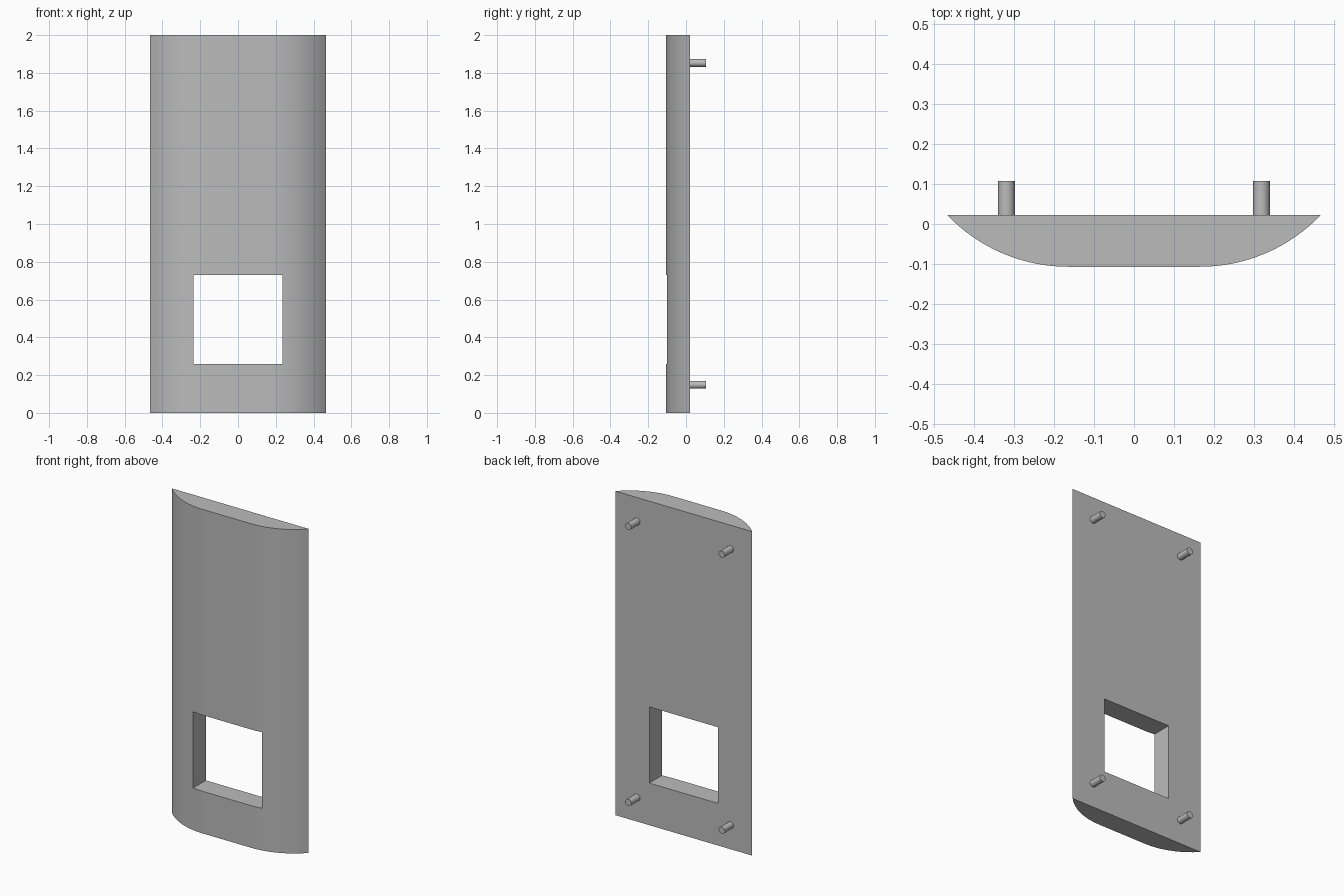
import bpy, bmesh, math
from mathutils import Matrix

if "Cube" in bpy.data.objects:
    bpy.data.objects.remove(bpy.data.objects["Cube"], do_unlink=True)

HALF_W, BACK, FRONT, FLAT, HEIGHT = 0.467, 0.022, -0.107, 0.165, 2.0

grey = bpy.data.materials.new("plain grey")
grey.use_nodes = True
colour = (0.5, 0.5, 0.5, 1)
grey.diffuse_color = colour
grey.node_tree.nodes["Principled BSDF"].inputs["Base Color"].default_value = colour


def make(name, bm):
    bmesh.ops.recalc_face_normals(bm, faces=bm.faces)
    mesh = bpy.data.meshes.new(name)
    bm.to_mesh(mesh)
    bm.free()
    mesh.materials.append(grey)
    obj = bpy.data.objects.new(name, mesh)
    bpy.context.collection.objects.link(obj)
    return obj


def smooth(obj):
    bpy.ops.object.select_all(action="DESELECT")
    obj.select_set(True)
    bpy.context.view_layer.objects.active = obj
    bpy.ops.object.shade_smooth_by_angle(angle=math.radians(30))


# Panel: flat back, flat front, arcs tangent to the front running to sharp sides
dx, dy = HALF_W - FLAT, BACK - FRONT
radius = (dx * dx + dy * dy) / (2 * dy)
sweep = math.asin(dx / radius)
steps = 16
arc = [(FLAT + radius * math.sin(sweep * i / steps),
        FRONT + radius * (1 - math.cos(sweep * i / steps))) for i in range(steps + 1)]
outline = arc + [(-x, y) for x, y in reversed(arc)]
bm = bmesh.new()
base = bm.faces.new([bm.verts.new((x, y, 0)) for x, y in outline])
top = bmesh.ops.extrude_face_region(bm, geom=[base])["geom"]
bmesh.ops.translate(bm, vec=(0, 0, HEIGHT),
                    verts=[v for v in top if isinstance(v, bmesh.types.BMVert)])
panel = make("panel", bm)

# Square window cut through the panel
bm = bmesh.new()
bmesh.ops.create_cube(bm, size=0.47, matrix=Matrix.Translation((0, 0, 0.495)))
cutter = make("window_cutter", bm)
cutter.hide_render = True
cut = panel.modifiers.new("window", "BOOLEAN")
cut.operation, cut.solver, cut.object = "DIFFERENCE", "EXACT", cutter
bpy.context.view_layer.objects.active = panel
bpy.ops.object.modifier_apply(modifier=cut.name)
bpy.data.objects.remove(cutter, do_unlink=True)
smooth(panel)

# Four mounting pegs on the back
for level, z in (("lower", 0.149), ("upper", 1.853)):
    for side, x in (("left", 0.319), ("right", -0.319)):
        bm = bmesh.new()
        place = Matrix.Translation((x, 0.062, z)) @ Matrix.Rotation(math.pi / 2, 4, "X")
        bmesh.ops.create_cone(bm, cap_ends=True, segments=24, radius1=0.021,
                              radius2=0.021, depth=0.09, matrix=place)
        smooth(make(f"{level}_{side}_peg", bm))
